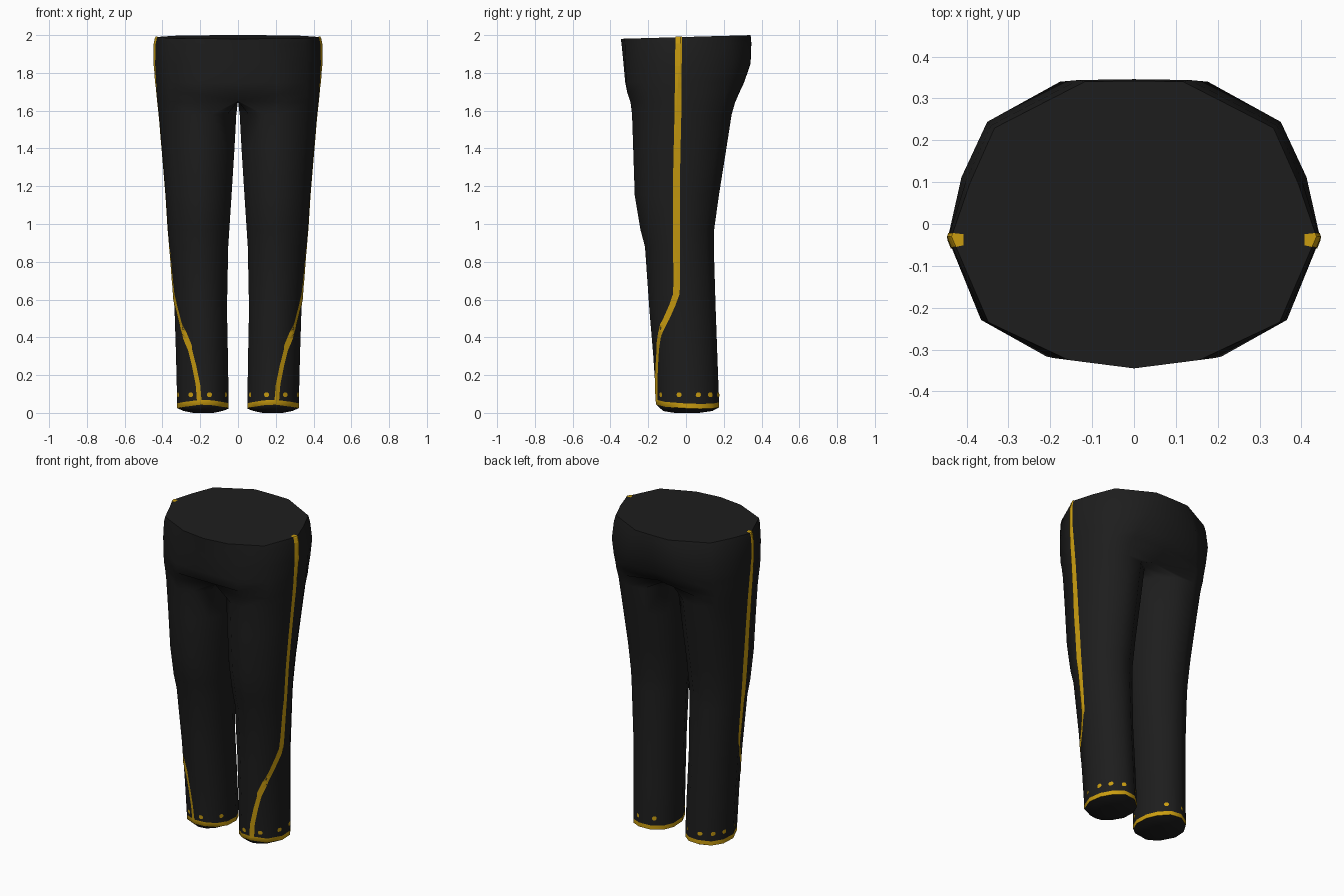
import bpy, bmesh, math
from mathutils import Vector
from mathutils.bvhtree import BVHTree

if "Cube" in bpy.data.objects:
    bpy.data.objects.remove(bpy.data.objects["Cube"])


def material(name, rgb):
    m = bpy.data.materials.new(name)
    m.diffuse_color = (*rgb, 1)
    m.use_nodes = True
    m.node_tree.nodes["Principled BSDF"].inputs["Base Color"].default_value = m.diffuse_color
    return m


BLACK = material("black cloth", (0.0125, 0.0125, 0.0125))
GOLD = material("gold trim", (0.59, 0.335, 0.005))

# Right half of the waist outline, front centre round to back centre
HIP = [(0, -.345), (.16, -.325), (.355, -.235), (.445, -.03),
       (.40, .10), (.34, .235), (.12, .348), (0, .35)]
# Directions of the 12 points round a leg, in the same order
ANGLES = [math.radians(a) for a in
          (-112, -85, -45, -8, 22, 50, 80, 110, 140, 165, 195, 222)]


def leg_ring(z, x0, x1, y0, y1, tilt=0.0, peak=0.0):
    cx, cy, rx, ry = (x0 + x1) / 2, (y0 + y1) / 2, (x1 - x0) / 2, (y1 - y0) / 2
    return [Vector((cx + rx * 1.01 * math.cos(a), cy + ry * 1.01 * math.sin(a),
                    z - tilt * math.sin(a) + peak * math.sin(a) ** 4))
            for a in ANGLES]


def hip_ring(z, sx, front, back, tilt=0.0, blend=0.0):
    """Waist outline that blends towards two leg shapes lower down"""
    pts = [Vector((x * sx, y * (front / .345 if y < 0 else back / .35),
                   z + tilt * y)) for x, y in HIP]
    leg = leg_ring(z, 0, .445 * sx, -front, back)
    for i in range(1, 7):
        pts[i] = pts[i].lerp(leg[i], blend)
    inner = [pts[7].lerp(pts[0], k / 5) for k in range(1, 5)]
    return pts + inner


def crotch_ring():
    ring = leg_ring(1.645, 0, .425, -.292, .262)
    for i, y in ((0, -.235), (7, .17), (8, .1), (9, .03), (10, -.06), (11, -.15)):
        ring[i] = Vector((0, y, 1.65))
    return ring


def finish(bm, name, mats, smooth):
    mesh = bpy.data.meshes.new(name)
    bm.to_mesh(mesh)
    obj = bpy.data.objects.new(name, mesh)
    bpy.context.collection.objects.link(obj)
    for m in mats:
        mesh.materials.append(m)
    if smooth:
        bpy.ops.object.select_all(action='DESELECT')
        obj.select_set(True)
        bpy.context.view_layer.objects.active = obj
        bpy.ops.object.shade_smooth_by_angle(angle=math.radians(58))
    mod = obj.modifiers.new("mirror", 'MIRROR')
    mod.merge_threshold = 0.0005
    return obj


# Trousers: rings from waist to cuff
rings = [
    hip_ring(1.99, .98, .345, .342, .028),
    hip_ring(1.955, .997, .341, .346, .01, .1),
    hip_ring(1.85, 1.0, .331, .342, 0, .4),
    hip_ring(1.75, .98, .322, .308, 0, .65),
    hip_ring(1.69, .965, .31, .28, 0, .85),
    crotch_ring(),
    leg_ring(1.58, .004, .418, -.284, .243),
    leg_ring(1.4, .014, .402, -.278, .215),
    leg_ring(1.15, .03, .382, -.27, .175),
    leg_ring(.97, .042, .37, -.24, .15),
    leg_ring(.88, .048, .362, -.216, .148),
    leg_ring(.55, .055, .336, -.193, .158),
    leg_ring(.3, .05, .328, -.172, .167),
    leg_ring(.05, .046, .322, -.157, .176, .007, .013),
    leg_ring(.024, .046, .322, -.157, .176, .007, .013),
    leg_ring(.01, .08, .288, -.12, .14),
    leg_ring(.0, .13, .238, -.06, .07),
]
HEM = 13
bm = bmesh.new()
loops = [[bm.verts.new(p) for p in ring] for ring in rings]
for r, (up, low) in enumerate(zip(loops, loops[1:])):
    for i in range(12):
        j = (i + 1) % 12
        quad = (low[i], low[j], up[j], up[i])
        if all(v.co.x < 1e-4 for v in quad):
            continue  # centre plane stays open
        bm.faces.new(quad).material_index = 1 if r == HEM else 0
bm.faces.new(loops[0])
bm.faces.new(loops[-1][::-1])
bm.normal_update()
surface = BVHTree.FromBMesh(bm)
finish(bm, "trousers", [BLACK, GOLD], True)
bm.free()

AXIS = Vector((.19, -.03, 0))


def on_leg(angle, z, lift=0.003):
    d = Vector((math.cos(angle), math.sin(angle), 0))
    hit = surface.ray_cast(AXIS + Vector((0, 0, z)), d)[0]
    return hit + d * lift


def patch(bm, rows):
    """rows: (angle, z, half width) from low to high, laid on the cloth"""
    grid = []
    for angle, z, half in rows:
        p = on_leg(angle, z)
        spread = half / (Vector((p.x, p.y, 0)) - AXIS).length
        grid.append([bm.verts.new(on_leg(angle + spread * k / 2, z))
                     for k in range(-2, 3)])
    for a, b in zip(grid, grid[1:]):
        for k in range(4):
            bm.faces.new((a[k], a[k + 1], b[k + 1], b[k]))
    return grid


# Side stripe: down the outer seam, then sweeping to the front of the cuff
PATH = [(.06, -83), (.15, -80), (.25, -71), (.36, -59), (.43, -47), (.5, -31),
        (.57, -17), (.63, -8), (.7, -7), (1.2, -6), (1.6, -3), (1.985, -2)]
rows = []
for (z0, a0), (z1, a1) in zip(PATH, PATH[1:]):
    n = max(2, round((z1 - z0) / .03))
    for k in range(n):
        t = k / n
        rows.append((math.radians(a0 + (a1 - a0) * t), z0 + (z1 - z0) * t,
                     .013 if z0 < .36 else .018))
rows.append((math.radians(-2), 1.985, .017))
bm = bmesh.new()
top = patch(bm, rows)[-1]
# Stripe end folded over the waist
fold = [bm.verts.new((v.co.x - .004, v.co.y, 1.992)) for v in top]
end = [bm.verts.new((.408, v.co.y * .8 - .007, 1.992)) for v in top]
for a, b in ((top, fold), (fold, end)):
    for k in range(4):
        bm.faces.new((a[k], a[k + 1], b[k + 1], b[k]))
finish(bm, "side_stripe", [GOLD], False)
bm.free()

# Studs above the cuff
bm = bmesh.new()
for deg in (-107, -60, -3, 37, 60, 82, 112, 200):
    a = math.radians(deg)
    patch(bm, [(a, .084, .007), (a, .091, .013), (a, .101, .013), (a, .108, .007)])
finish(bm, "cuff_studs", [GOLD], False)
bm.free()
